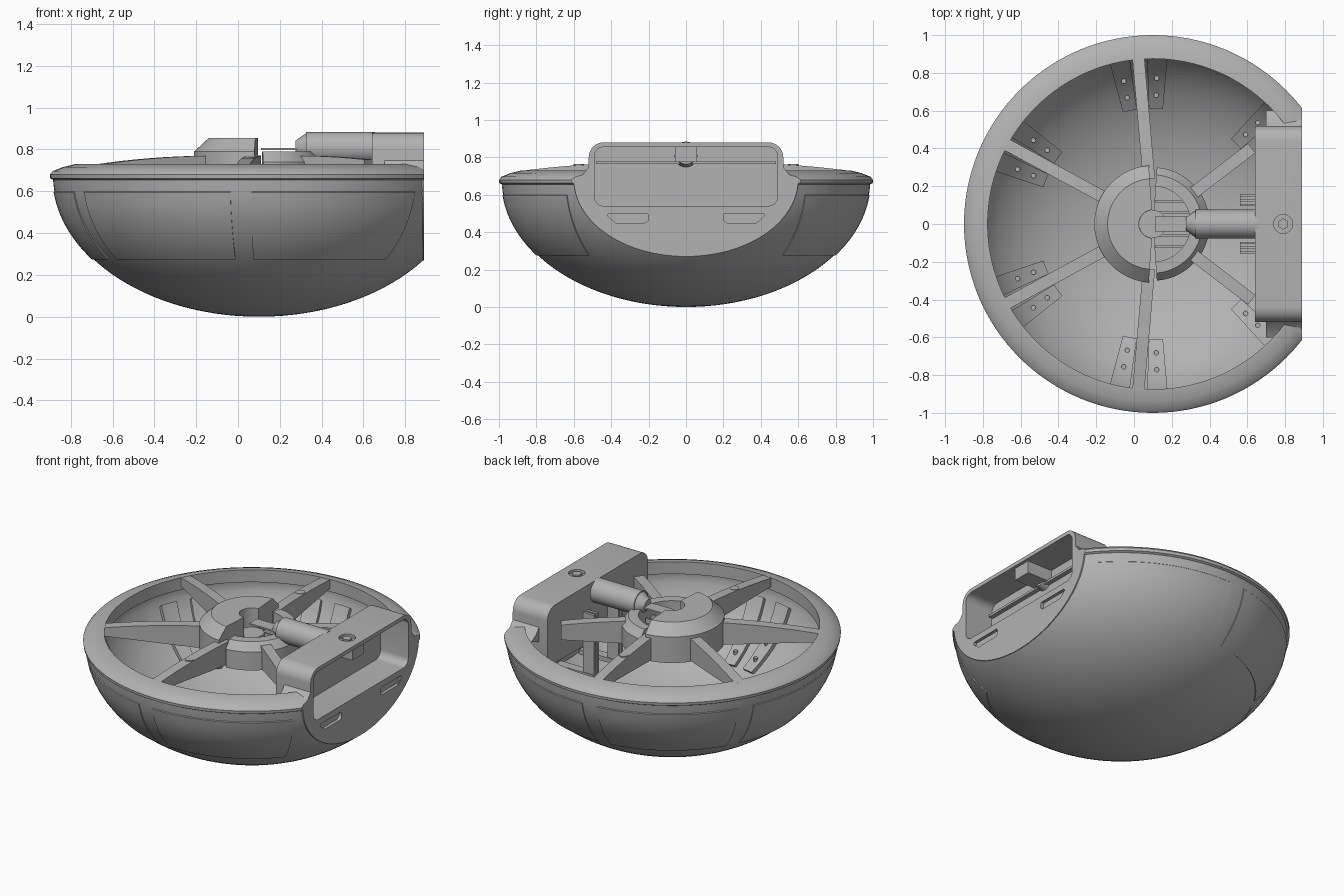
import bpy, bmesh, math
from mathutils import Matrix

cube = bpy.data.objects.get("Cube")
if cube:
    bpy.data.objects.remove(cube, do_unlink=True)

grey = bpy.data.materials.new("plain_grey")
grey.use_nodes = True
grey.diffuse_color = (0.45, 0.45, 0.45, 1)
grey.node_tree.nodes["Principled BSDF"].inputs["Base Color"].default_value = (0.45, 0.45, 0.45, 1)

CX, RIM_Z, CUT_X = 0.1, 0.68, 0.89
SPOKES = [37.5, 95, 151.5, 208.5, 265, 322.5]


def finish(name, bm, angle=30):
    bmesh.ops.remove_doubles(bm, verts=bm.verts, dist=1e-5)
    bmesh.ops.recalc_face_normals(bm, faces=bm.faces)
    mesh = bpy.data.meshes.new(name)
    bm.to_mesh(mesh)
    bm.free()
    mesh.materials.append(grey)
    ob = bpy.data.objects.new(name, mesh)
    bpy.context.collection.objects.link(ob)
    smooth(ob, angle)
    return ob


def smooth(ob, angle=30):
    bpy.ops.object.select_all(action='DESELECT')
    ob.select_set(True)
    bpy.context.view_layer.objects.active = ob
    bpy.ops.object.shade_smooth_by_angle(angle=math.radians(angle))


def polar(r, a, z):
    return (CX + r * math.cos(math.radians(a)), r * math.sin(math.radians(a)), z)


def revolve(name, profile, a0=0, a1=360, steps=128):
    """Sweep a closed (r, z) profile around the bowl axis, capping partial turns."""
    bm = bmesh.new()
    rings = [[bm.verts.new(polar(r, a0 + (a1 - a0) * i / steps, z)) for r, z in profile]
             for i in range(steps + 1)]
    n = len(profile)
    for p, q in zip(rings, rings[1:]):
        for j in range(n):
            k = (j + 1) % n
            bm.faces.new((p[j], p[k], q[k], q[j]))
    if a1 - a0 < 360:
        bm.faces.new(rings[0])
        bm.faces.new(rings[-1])
    return finish(name, bm)


def prism(name, outline, x0, x1):
    """Extrude a (y, z) outline along x."""
    bm = bmesh.new()
    face = bm.faces.new([bm.verts.new((x0, y, z)) for y, z in outline])
    ext = bmesh.ops.extrude_face_region(bm, geom=[face])
    bmesh.ops.translate(bm, vec=(x1 - x0, 0, 0),
                        verts=[v for v in ext["geom"] if isinstance(v, bmesh.types.BMVert)])
    return finish(name, bm)


def rounded(y0, y1, z0, z1, rad, steps=8):
    pts = []
    for cy, cz, a in ((y1 - rad, z1 - rad, 0), (y0 + rad, z1 - rad, 90),
                      (y0 + rad, z0 + rad, 180), (y1 - rad, z0 + rad, 270)):
        for i in range(steps + 1):
            t = math.radians(a + 90 * i / steps)
            pts.append((cy + rad * math.cos(t), cz + rad * math.sin(t)))
    return pts


def box(name, x0, x1, y0, y1, z0, z1):
    return prism(name, [(y0, z0), (y1, z0), (y1, z1), (y0, z1)], x0, x1)


def cylinder(name, centre, r0, r1, depth, axis='Z', sides=32):
    bm = bmesh.new()
    bmesh.ops.create_cone(bm, cap_ends=True, segments=sides, radius1=r0, radius2=r1, depth=depth)
    if axis == 'X':
        bmesh.ops.rotate(bm, matrix=Matrix.Rotation(math.pi / 2, 3, 'Y'), verts=bm.verts)
    bmesh.ops.translate(bm, vec=centre, verts=bm.verts)
    return finish(name, bm)


def cut(ob, *cutters):
    bpy.context.view_layer.objects.active = ob
    for c in cutters:
        mod = ob.modifiers.new("cut", 'BOOLEAN')
        mod.operation, mod.solver, mod.object = 'DIFFERENCE', 'EXACT', c
        bpy.ops.object.modifier_apply(modifier=mod.name)
        bpy.data.objects.remove(c, do_unlink=True)
    smooth(ob)


def ellipse(rad, depth, r):
    return RIM_Z - depth * math.sqrt(max(0, 1 - (r / rad) ** 2))


def patch(name, a0, a1, r0, r1, rad, depth, lift, steps=14):
    """Thin plate that follows the bowl between two angles and two radii."""
    prof = [(r0 + (r1 - r0) * i / steps) for i in range(steps + 1)]
    loop = [(r, ellipse(rad, depth, r)) for r in prof]
    loop += [(r + lift, ellipse(rad, depth, r) - lift) for r in reversed(prof)]
    return revolve(name, loop, a0, a1, steps)


# Bowl with lip and rim
N = 28
outer = [(0.985 * math.sin(t), RIM_Z - RIM_Z * math.cos(t))
         for t in (math.radians(87 * i / N) for i in range(N + 1))]
lip = [(0.985, 0.655), (0.998, 0.662), (1.0, 0.68), (0.985, 0.697), (0.94, 0.715), (0.88, 0.73),
       (0.875, 0.73), (0.875, 0.65), (0.93, 0.63)]
inner = [(0.94 * math.sin(t), RIM_Z - 0.63 * math.cos(t))
         for t in (math.radians(83 * (N - i) / N) for i in range(N + 1))]
bowl = revolve("bowl", outer + lip + inner)
cut(bowl, box("c1", CUT_X, 1.3, -1.2, 1.2, -0.2, 1.2),
    box("c2", 0.65, 1.3, -0.5, 0.5, 0.54, 1.2))

# Flat end wall with opening and two slots
half_y, half_z = 0.6, 0.41
wall_edge = [(half_y * math.cos(t), RIM_Z - half_z * math.sin(t))
             for t in (math.pi * i / 40 for i in range(41))]
end_wall = prism("end_wall", wall_edge, 0.85, CUT_X)
slots = [prism("slot", rounded(s * 0.31 - 0.11, s * 0.31 + 0.11, 0.45, 0.505, 0.022), 0.87, 1)
         for s in (-1, 1)]
cut(end_wall, prism("hole", rounded(-0.49, 0.49, 0.54, 0.95, 0.05), 0.8, 1), *slots)

# Housing with deep pocket and top hole
housing = prism("housing", rounded(-0.52, 0.52, 0.5, 0.88, 0.08), 0.64, CUT_X)
cut(housing, prism("pocket", rounded(-0.49, 0.49, 0.54, 0.855, 0.05), 0.69, 1),
    cylinder("socket", (0.79, 0, 0.88), 0.05, 0.05, 0.04))
cylinder("socket_screw", (0.79, 0, 0.868), 0.03, 0.03, 0.02, sides=6)
box("pocket_block", 0.68, 0.87, -0.06, 0.06, 0.775, 0.86)
box("pocket_ledge", 0.68, 0.72, -0.48, 0.48, 0.765, 0.78)
for s in (-1, 1):
    prism("housing_fillet", [(s * 0.51, 0.65), (s * 0.6, 0.68), (s * 0.55, 0.71), (s * 0.51, 0.76)],
          0.7, CUT_X)

# Hull panels between the spokes and bracket plates inside
for a, b in zip(SPOKES, SPOKES[1:]):
    patch("hull_panel", a + 3, b - 3, 0.795, 0.978, 0.985, 0.68, 0.004)
for a in SPOKES:
    for s in (-1, 1):
        if math.cos(math.radians(a + s * 7)) < 0.8:
            lo, hi = sorted((a + s * 3, a + s * 10))
            patch("bracket", lo, hi, 0.63, 0.92, 0.94, 0.63, -0.018, 10)
            for r in (0.7, 0.79):
                x, y, z = polar(r - 0.018, a + s * 6.5, ellipse(0.94, 0.63, r) + 0.018)
                cylinder("bracket_bolt", (x, y, z), 0.013, 0.013, 0.03, sides=12)
revolve("floor_ring", [(0.55, 0.16), (0.555, 0.163), (0.555, 0.15), (0.55, 0.15)])

# Spokes, deeper at the hub and thin at the rim
for a in SPOKES:
    end = 0.66 if math.cos(math.radians(a)) > 0.5 else 0.9
    top = [(0.24 + (end - 0.24) * i / 8) for i in range(9)]
    loop = [(r, 0.725 + 0.045 * (1 - ((r - 0.24) / 0.66) ** 2)) for r in top]
    loop += [(r, 0.62 + 0.055 * (r - 0.24) / 0.66) for r in reversed(top)]
    bm = bmesh.new()
    turn = Matrix.Translation((CX, 0, 0)) @ Matrix.Rotation(math.radians(a), 4, 'Z')
    sides = [[bm.verts.new(turn @ Matrix.Translation((r, w, z)).translation) for r, z in loop]
             for w in (-0.032, 0.032)]
    for row in sides:
        bm.faces.new(row)
    for j in range(len(loop)):
        k = (j + 1) % len(loop)
        bm.faces.new((sides[0][j], sides[0][k], sides[1][k], sides[1][j]))
    finish("spoke", bm)
    if abs(math.cos(math.radians(a))) < 0.2:
        cylinder("spoke_screw", polar(0.575, a, 0.755), 0.028, 0.028, 0.016)

# Hub: tall closed half, low open half with ribs
hub = revolve("hub", [(0, 0.62), (0.31, 0.62), (0.31, 0.79), (0.24, 0.855), (0, 0.855)],
              94, 266, 48)
cut(hub, cylinder("bore", (CX, 0, 0.85), 0.075, 0.075, 0.3))
cylinder("hub_pin", (CX, 0, 0.68), 0.074, 0.074, 0.1)
revolve("hub_open_half", [(0, 0.62), (0.3, 0.62), (0.3, 0.74), (0.26, 0.79), (0.2, 0.79),
                          (0.2, 0.66), (0, 0.66)], -86, 86, 48)
for i in range(-2, 3):
    box("hub_rib", 0.11, 0.29, i * 0.06 - 0.006, i * 0.06 + 0.006, 0.65, 0.72)
box("hub_plate", 0.11, 0.28, -0.04, 0.04, 0.797, 0.807)

# Arm from hub to housing, with struts below
cylinder("arm", (0.49, 0, 0.808), 0.076, 0.076, 0.33, 'X')
cylinder("arm_start", (0.305, 0, 0.808), 0.035, 0.076, 0.06, 'X')
cylinder("arm_tip", (0.69, 0, 0.808), 0.076, 0.045, 0.09, 'X')
for s in (-1, 1):
    for y in (0.11, 0.14):
        box("strut", 0.56, 0.64, s * y - 0.009, s * y + 0.009, 0.3, 0.72)
    box("strut_rail", 0.56, 0.84, s * 0.125 - 0.03, s * 0.125 + 0.03, 0.3, 0.33)
